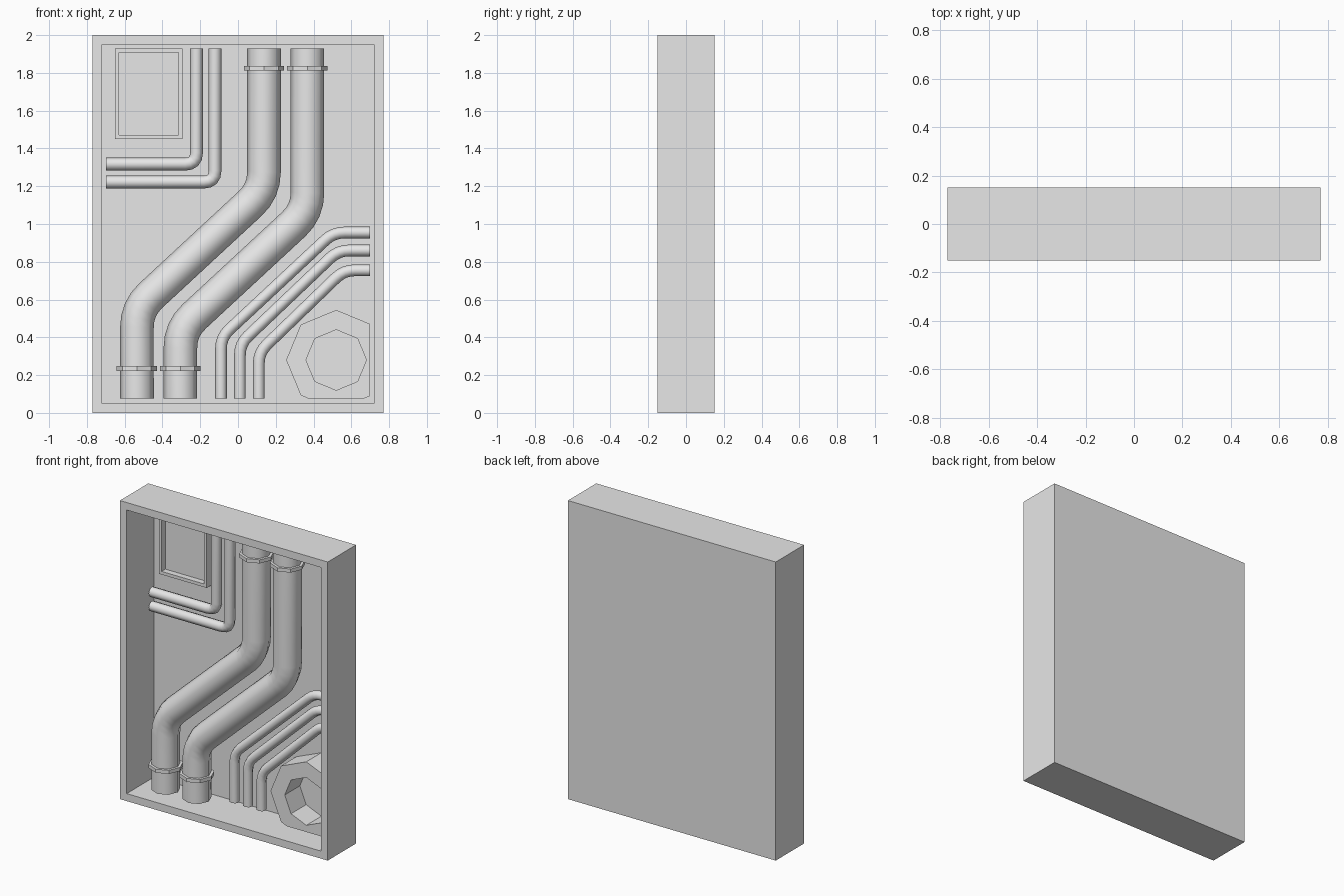
import bpy, bmesh, math
from mathutils import Vector, Matrix

cube = bpy.data.objects.get("Cube")
if cube:
    bpy.data.objects.remove(cube, do_unlink=True)

grey = bpy.data.materials.new("plain_grey")
grey.use_nodes = True
grey.diffuse_color = (0.8, 0.8, 0.8, 1)
grey.node_tree.nodes["Principled BSDF"].inputs["Base Color"].default_value = (0.8, 0.8, 0.8, 1)

SIDES = 8
WALL = 0.14             # y of the recess floor
X_IN, Z_LOW, Z_TOP = 0.70, 0.075, 1.93


def finish(name, bm, smooth=False):
    bmesh.ops.recalc_face_normals(bm, faces=bm.faces)
    mesh = bpy.data.meshes.new(name)
    bm.to_mesh(mesh)
    bm.free()
    mesh.materials.append(grey)
    obj = bpy.data.objects.new(name, mesh)
    bpy.context.collection.objects.link(obj)
    if smooth:
        bpy.ops.object.select_all(action='DESELECT')
        obj.select_set(True)
        bpy.context.view_layer.objects.active = obj
        bpy.ops.object.shade_smooth_by_angle(angle=math.radians(60))
    return obj


def recessed_box(name, lo, hi, border, depth):
    """Box whose front face is inset and pushed back."""
    lo, hi = Vector(lo), Vector(hi)
    bm = bmesh.new()
    bmesh.ops.create_cube(bm, size=1, matrix=Matrix.Translation((lo + hi) / 2)
                          @ Matrix.Diagonal((*(hi - lo), 1)))
    bm.normal_update()
    front = min(bm.faces, key=lambda f: f.calc_center_median().y)
    bmesh.ops.inset_region(bm, faces=[front], thickness=border)
    moved = bmesh.ops.extrude_discrete_faces(bm, faces=[front])["faces"][0]
    bmesh.ops.translate(bm, verts=moved.verts, vec=(0, depth, 0))
    return finish(name, bm)


def rounded(points, cut, steps=4):
    """Replace the inner corners of a path with short arcs."""
    pts = [Vector(p) for p in points]
    path = [pts[0]]
    for a, b, c in zip(pts, pts[1:], pts[2:]):
        p, q = b + (a - b).normalized() * cut, b + (c - b).normalized() * cut
        for i in range(steps + 1):
            t = i / steps
            path.append(p.lerp(b, t).lerp(b.lerp(q, t), t))
    return path + [pts[-1]]


def pipe(name, points, y, radius, cut):
    """Sweep a round section along a path of (x, z) points."""
    path = rounded(points, cut)
    bm = bmesh.new()
    rings = []
    for i, p in enumerate(path):
        before = (p - path[i - 1]).normalized() if i else None
        after = (path[i + 1] - p).normalized() if i < len(path) - 1 else None
        tangent = ((before or after) + (after or before)).normalized()
        ring = []
        for k in range(SIDES):
            a = math.tau * k / SIDES
            side = radius * math.cos(a)
            ring.append(bm.verts.new((p.x - tangent.y * side, y + radius * math.sin(a),
                                      p.y + tangent.x * side)))
        rings.append(ring)
    for r, s in zip(rings, rings[1:]):
        for k in range(SIDES):
            n = (k + 1) % SIDES
            bm.faces.new((r[k], r[n], s[n], s[k]))
    bm.faces.new(rings[0])
    bm.faces.new(rings[-1])
    return finish(name, bm, True)


def collar(name, x, z):
    bm = bmesh.new()
    bmesh.ops.create_cone(bm, cap_ends=True, segments=SIDES, radius1=0.107, radius2=0.107,
                          depth=0.024, matrix=Matrix.Translation((x, 0, z)))
    return finish(name, bm)


# Open-fronted casing and the framed panel in its upper corner
recessed_box("casing", (-0.77, -0.15, 0), (0.77, 0.15, 2), 0.071, WALL + 0.15)
recessed_box("corner_panel", (-0.65, 0.09, 1.45), (-0.295, WALL, Z_TOP), 0.03, 0.04)

# Two large pipes with collars
for side, low, high, z1, z2 in (("left", 0.3675, -0.305, 0.443, 1.066),
                                ("right", 0.1375, -0.535, 0.553, 1.176)):
    pipe(f"large_pipe_{side}", [(high, Z_LOW), (high, z1), (low, z2), (low, Z_TOP)], 0, 0.089, 0.1)
    collar(f"lower_collar_{side}", high, 0.235)
    collar(f"upper_collar_{side}", low, 1.825)

# Two elbow pipes around the panel
for label, x, z in (("inner", -0.22, 1.317), ("outer", -0.122, 1.222)):
    pipe(f"elbow_pipe_{label}", [(x, Z_TOP), (x, z), (-X_IN, z)], 0.088, 0.034, 0.06)

# Three thin pipes leaving through the side
for label, x, z1, x2, z2 in (("upper", -0.09, 0.40, 0.505, 0.955),
                             ("middle", 0.01, 0.365, 0.53, 0.86),
                             ("lower", 0.11, 0.32, 0.56, 0.755)):
    pipe(f"thin_pipe_{label}", [(x, Z_LOW), (x, z1), (x2, z2), (X_IN, z2)], 0.092, 0.031, 0.06)

# Octagonal ring in the lower corner, trimmed by the casing walls
bm = bmesh.new()
loops = []
for radius, y in ((0.265, WALL), (0.265, -0.02), (0.16, -0.02), (0.16, WALL)):
    loops.append([bm.verts.new((0.52 + radius * math.cos(math.tau * k / SIDES), y,
                                0.28 + radius * math.sin(math.tau * k / SIDES)))
                  for k in range(SIDES)])
for r, s in zip(loops, loops[1:]):
    for k in range(SIDES):
        n = (k + 1) % SIDES
        bm.faces.new((r[k], r[n], s[n], s[k]))
bmesh.ops.recalc_face_normals(bm, faces=bm.faces)
for point, normal in (((X_IN, 0, 0), (1, 0, 0)), ((0, 0, Z_LOW), (0, 0, -1))):
    bmesh.ops.bisect_plane(bm, geom=bm.verts[:] + bm.edges[:] + bm.faces[:],
                           plane_co=point, plane_no=normal, clear_outer=True)
finish("octagon_ring", bm)
